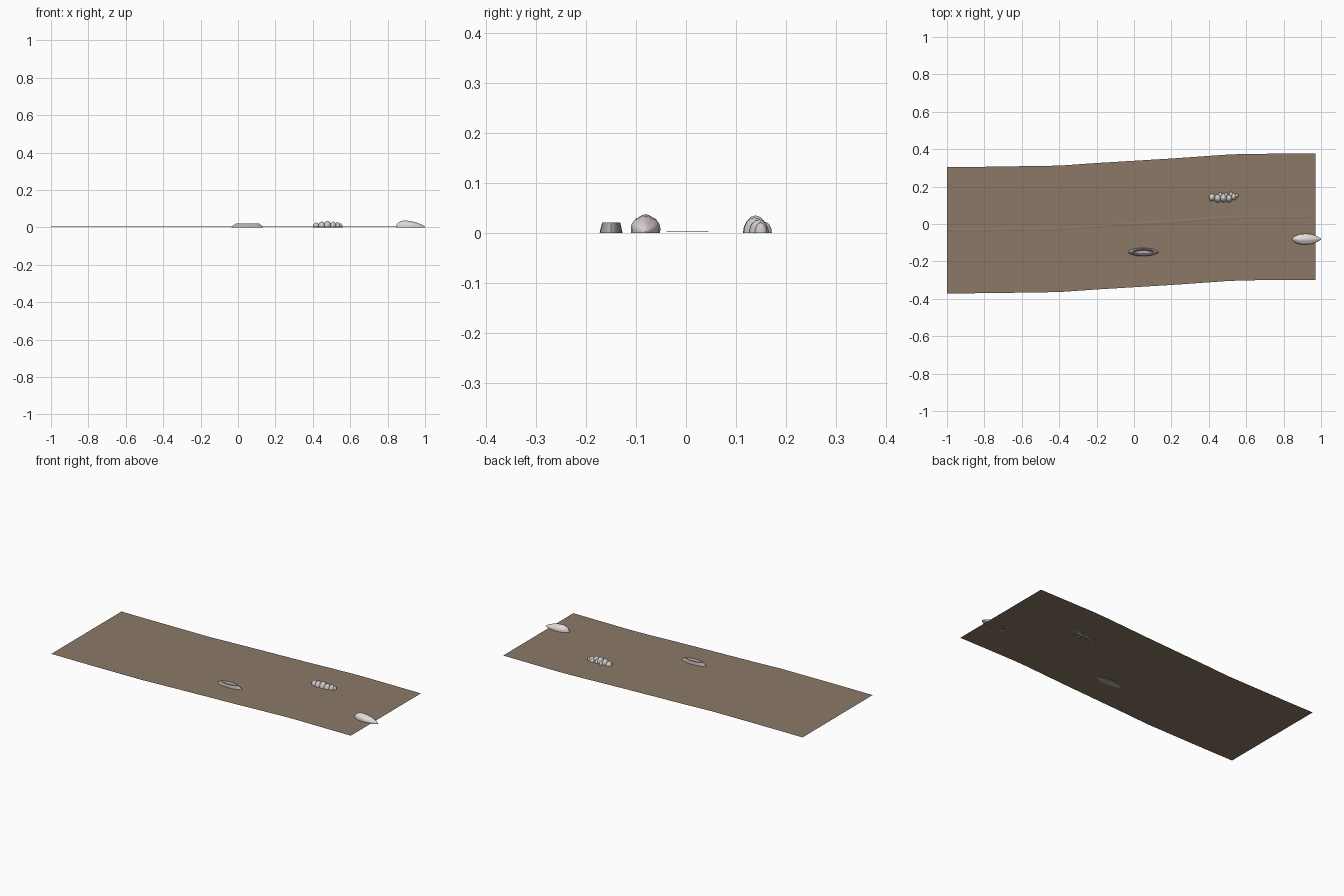
import bpy, bmesh, math

cube = bpy.data.objects.get("Cube")
if cube:
    bpy.data.objects.remove(cube)


def material(name, rgb):
    m = bpy.data.materials.new(name)
    m.use_nodes = True
    col = (*rgb, 1)
    m.diffuse_color = col
    m.node_tree.nodes["Principled BSDF"].inputs["Base Color"].default_value = col
    return m


SAND = material("sand_brown", (0.26, 0.19, 0.135))
PALE = material("pale_shell", (0.78, 0.70, 0.70))
GREY = material("grey_shell", (0.62, 0.58, 0.57))
MAUVE = material("mauve_shell", (0.47, 0.41, 0.41))


def loft(name, rings, mat, closed=False, caps=False):
    """Skin a list of equal-length point rings."""
    bm = bmesh.new()
    rows = [[bm.verts.new(p) for p in ring] for ring in rings]
    n = len(rows[0])
    for a, b in zip(rows, rows[1:]):
        for i in range(n if closed else n - 1):
            j = (i + 1) % n
            bm.faces.new((a[i], a[j], b[j], b[i]))
    if caps:
        bm.faces.new(rows[0])
        bm.faces.new(rows[-1])
    bmesh.ops.recalc_face_normals(bm, faces=bm.faces)
    me = bpy.data.meshes.new(name)
    bm.to_mesh(me)
    bm.free()
    me.materials.append(mat)
    ob = bpy.data.objects.new(name, me)
    bpy.context.collection.objects.link(ob)
    return ob


def smooth(ob, angle=40):
    bpy.ops.object.select_all(action='DESELECT')
    ob.select_set(True)
    bpy.context.view_layer.objects.active = ob
    bpy.ops.object.shade_smooth_by_angle(angle=math.radians(angle))


# Gently bending strip of sand
LEVEL = 0.003
path = [(-1, -.033), (-.8, -.032), (-.4, -.026), (-.2, -.012), (0, 0),
        (.2, .012), (.4, .026), (.5, .033), (.6, .037), (.97, .039)]
loft("sand_strip", [[(x, y + .338, LEVEL), (x, y - .338, LEVEL)] for x, y in path][::-1], SAND)

# Barely raised ridge along the middle of the strip
loft("centre_ridge", [[(x, y + .01, LEVEL), (x, y, LEVEL + .0012), (x, y - .01, LEVEL)]
                      for x, y in path][::-1], SAND)

# Long ribbed shell, blunt at one end and pointed at the other
STEPS = 24
stations = [(.845, .004, .008), (.855, .014, .024), (.87, .023, .033), (.89, .029, .037),
            (.92, .031, .034), (.95, .027, .027), (.975, .018, .018), (.992, .008, .01),
            (1, .002, .004)]


def ribbed_arch(x, w, h):
    pts = []
    for i in range(STEPS + 1):
        a = math.pi * i / STEPS
        r = 1 - .06 * (1 - abs(math.sin(3 * a)))
        pts.append((x, -.081 + w * r * math.cos(a), h * math.sin(a) ** .85 * (r + .06 * math.cos(a) ** 2)
                    if 0 < i < STEPS else 0))
    return pts


smooth(loft("long_shell", [ribbed_arch(*s) for s in stations], PALE, caps=True))

# Hollow oval shell with sloping walls and pointed ends


def oval(rx, ry, z, n=24):
    pts = []
    for i in range(n):
        a = math.tau * i / n
        s = math.sin(a)
        pts.append((.05 + rx * math.cos(a), -.15 + ry * math.copysign(abs(s) ** 1.25, s), z))
    return pts


wall = [(.084, .023, 0), (.078, .021, .009), (.066, .019, .017), (.062, .018, .021),
        (.056, .014, .021), (.050, .010, .012), (.046, .008, .005)]
smooth(loft("oval_shell", [oval(*w) for w in wall], MAUVE, closed=True, caps=True))

# Knobbly shell made of overlapping lobes, large and small alternating
lobes = [(.418, .142, .018, .026), (.448, .137, .020, .031), (.478, .139, .021, .035),
         (.508, .137, .019, .031), (.532, .146, .017, .027), (.548, .150, .011, .021),
         (.462, .156, .012, .022), (.493, .154, .012, .024), (.520, .158, .012, .022)]
for k, (x, y, r, h) in enumerate(lobes):
    bm = bmesh.new()
    bmesh.ops.create_uvsphere(bm, u_segments=12, v_segments=8, radius=1)
    bmesh.ops.bisect_plane(bm, geom=bm.verts[:] + bm.edges[:] + bm.faces[:],
                           plane_co=(0, 0, 0), plane_no=(0, 0, 1), clear_inner=True)
    me = bpy.data.meshes.new("shell_lobe")
    bm.to_mesh(me)
    bm.free()
    me.materials.append(GREY)
    ob = bpy.data.objects.new(f"shell_lobe_{k + 1}", me)
    ob.location = (x, y, 0)
    ob.scale = (r, r * 1.15, h)
    bpy.context.collection.objects.link(ob)
    smooth(ob, 50)
